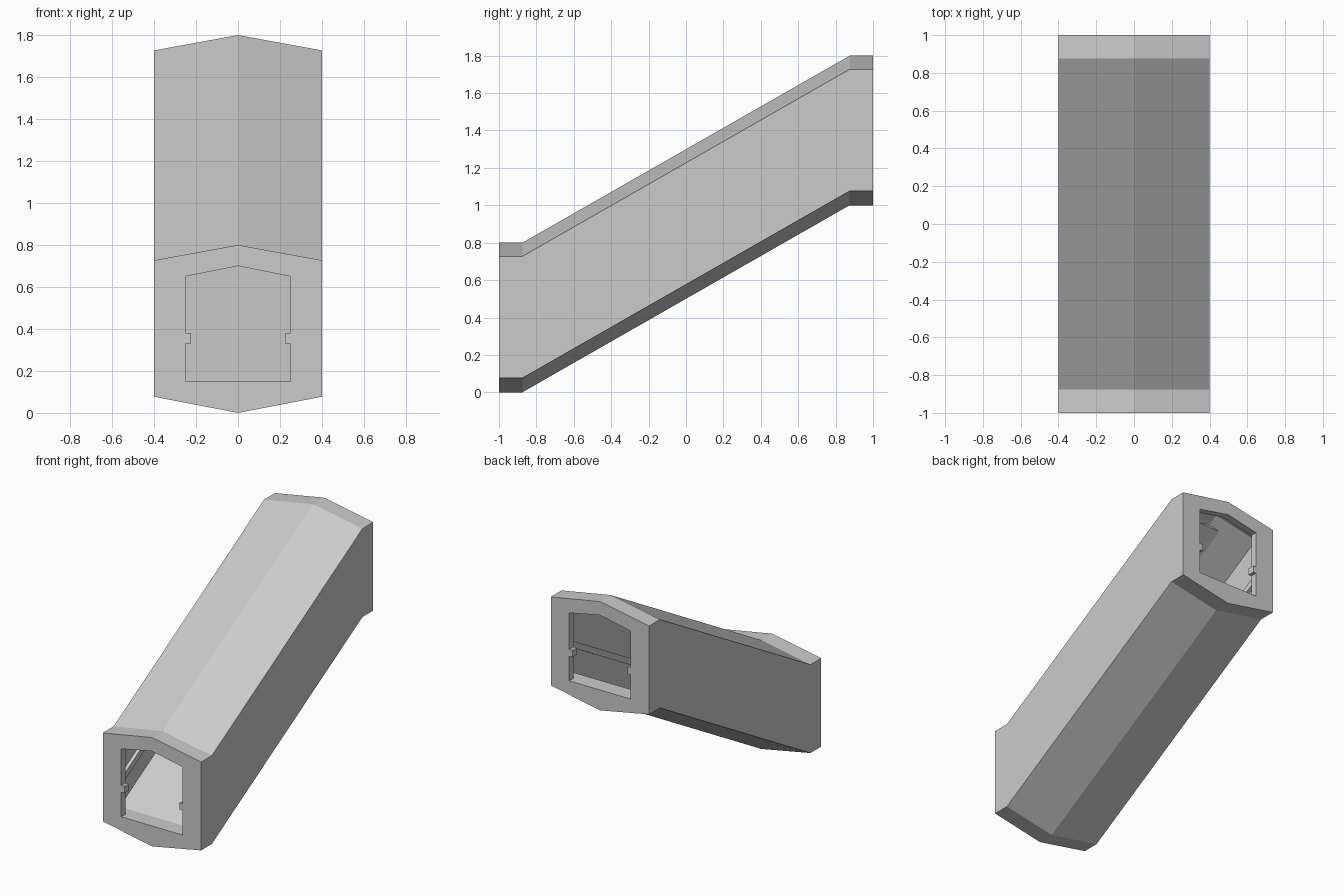
import bpy, bmesh

if "Cube" in bpy.data.objects:
    bpy.data.objects.remove(bpy.data.objects["Cube"])

BEND = 0.875   # where the level ends meet the ramp


def rise(y):
    return min(1.0, max(0.0, 0.5 + 0.5 * y / BEND))


def mirrored(half):
    """Close a right-hand half profile over x = 0."""
    return half + [(-x, z) for x, z in reversed(half) if x > 0]


def ring(bm, profile, y):
    return [bm.verts.new((x, y, z + rise(y))) for x, z in profile]


def bridge(bm, rings):
    for a, b in zip(rings, rings[1:]):
        n = len(a)
        for i in range(n):
            j = (i + 1) % n
            bm.faces.new((a[i], a[j], b[j], b[i]))


def finish(bm, name):
    bmesh.ops.recalc_face_normals(bm, faces=bm.faces)
    flat = [f for f in bm.faces if f.calc_area() < 1e-7]
    bmesh.ops.delete(bm, geom=flat, context='FACES_ONLY')
    mesh = bpy.data.meshes.new(name)
    bm.to_mesh(mesh)
    bm.free()
    obj = bpy.data.objects.new(name, mesh)
    bpy.context.collection.objects.link(obj)
    return obj


outer = mirrored([(0, 0.8), (0.4, 0.727), (0.4, 0.077), (0, 0)])
opening = mirrored([(0, 0.7), (0.25, 0.65), (0.25, 0.38), (0.225, 0.38),
                    (0.225, 0.33), (0.25, 0.33), (0.25, 0.15)])
chamber = mirrored([(0, 0.75), (0.35, 0.68), (0.35, 0.38), (0.325, 0.38),
                    (0.325, 0.33), (0.35, 0.33), (0.35, 0.15)])

# Sloping tunnel: outer shell, end frames and wider inside with side rails
bm = bmesh.new()
shell = [ring(bm, outer, y) for y in (-1, -BEND, BEND, 1)]
lining = [ring(bm, p, y) for p, y in (
    (opening, -1), (opening, -0.95), (chamber, -0.95), (chamber, -BEND),
    (chamber, BEND), (chamber, 0.95), (opening, 0.95), (opening, 1))]
bridge(bm, shell)
bridge(bm, lining)
for k in (0, -1):
    edges = []
    for loop in (shell[k], lining[k]):
        edges += [bm.edges.get((loop[i - 1], loop[i])) for i in range(len(loop))]
    before = set(bm.faces)
    bmesh.ops.triangle_fill(bm, edges=edges, use_beauty=True)
    cap = [f for f in bm.faces if f not in before]
    cap_edges = list({e for f in cap for e in f.edges} - set(edges))
    bmesh.ops.dissolve_limit(bm, angle_limit=0.01, verts=[], edges=cap_edges)
finish(bm, "tunnel")

# Flat ceiling lamps near each end of the ramp
lamp = [(-0.1, 0.732), (0.1, 0.732), (0.1, 0.745), (-0.1, 0.745)]
for name, y0, y1 in (("upper_lamp", 0.6, 0.8), ("lower_lamp", -0.8, -0.6)):
    bm = bmesh.new()
    ends = [ring(bm, lamp, y0), ring(bm, lamp, y1)]
    bridge(bm, ends)
    for end in ends:
        bm.faces.new(end)
    finish(bm, name)
